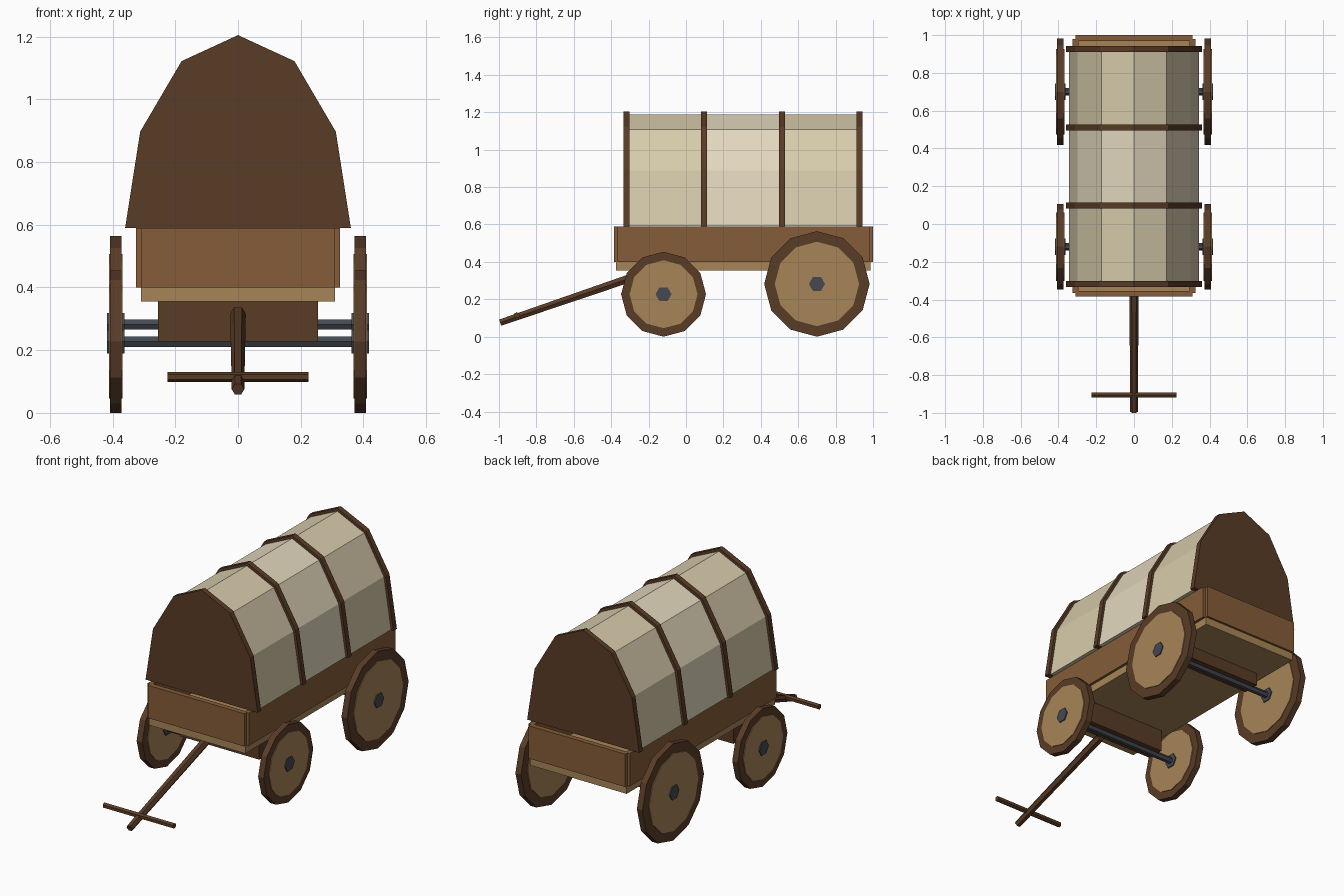
import bpy, bmesh
from math import pi
from mathutils import Vector, Matrix

if "Cube" in bpy.data.objects:
    bpy.data.objects.remove(bpy.data.objects["Cube"])


def material(name, r, g, b):
    m = bpy.data.materials.new(name)
    m.diffuse_color = (*[(c / 255) ** 2.2 for c in (r, g, b)], 1)
    m.use_nodes = True
    m.node_tree.nodes["Principled BSDF"].inputs["Base Color"].default_value = m.diffuse_color
    return m


WOOD = material("wood", 132, 93, 59)
DARK = material("dark_wood", 90, 62, 43)
TAN = material("pale_wood", 166, 132, 88)
IRON = material("iron", 70, 75, 82)
CANVAS = material("canvas", 214, 202, 170)
CANVAS_MID = material("canvas_middle", 226, 214, 188)


def finish(name, bm, mat):
    bmesh.ops.recalc_face_normals(bm, faces=bm.faces)
    me = bpy.data.meshes.new(name)
    bm.to_mesh(me)
    bm.free()
    me.materials.append(mat)
    ob = bpy.data.objects.new(name, me)
    bpy.context.collection.objects.link(ob)
    return ob


def box(name, lo, hi, mat):
    lo, hi = Vector(lo), Vector(hi)
    bm = bmesh.new()
    bmesh.ops.create_cube(bm, size=1, matrix=Matrix.Translation((lo + hi) / 2)
                          @ Matrix.Diagonal((*(hi - lo), 1)))
    return finish(name, bm, mat)


def rod(name, a, b, r1, r2, sides, mat, spin=0):
    a, b = Vector(a), Vector(b)
    rot = (b - a).to_track_quat('Z', 'Y').to_matrix().to_4x4()
    bm = bmesh.new()
    bmesh.ops.create_cone(bm, cap_ends=True, segments=sides, radius1=r1, radius2=r2,
                          depth=(b - a).length,
                          matrix=Matrix.Translation((a + b) / 2) @ rot @ Matrix.Rotation(spin, 4, 'Z'))
    return finish(name, bm, mat)


def arch(name, half, y0, y1, mat):
    # Mirrored half profile extruded along y
    pts = half + [(-x, z) for x, z in reversed(half) if x > 0]
    bm = bmesh.new()
    face = bm.faces.new([bm.verts.new((x, y0, z)) for x, z in pts])
    ext = bmesh.ops.extrude_face_region(bm, geom=[face], use_keep_orig=True)
    bmesh.ops.translate(bm, vec=(0, y1 - y0, 0),
                        verts=[v for v in ext["geom"] if isinstance(v, bmesh.types.BMVert)])
    return finish(name, bm, mat)


# Wagon bed and boards
box("bed_floor", (-0.31, -0.375, 0.355), (0.31, 0.987, 0.402), TAN)
for s in (-1, 1):
    xs = sorted((s * 0.295, s * 0.325))
    box("side_board", (xs[0], -0.365, 0.4), (xs[1], 0.98, 0.59), WOOD)
box("front_board", (-0.31, -0.385, 0.4), (0.31, -0.355, 0.59), WOOD)
box("back_board", (-0.31, 0.97, 0.4), (0.31, 1.0, 0.59), WOOD)

# Canvas cover in three bays, with solid bows between them
BOW = [(0.36, 0.59), (0.312, 0.897), (0.18, 1.122), (0, 1.205)]
COVER = [(0.345, 0.592), (0.299, 0.888), (0.173, 1.108), (0, 1.188)]
bow_y = [-0.318 + 0.415 * i for i in range(4)]
for y in bow_y:
    arch("cover_bow", BOW, y - 0.016, y + 0.016, DARK)
for i in range(3):
    arch("canvas_cover", COVER, bow_y[i], bow_y[i + 1], CANVAS_MID if i == 1 else CANVAS)

# Axles, bolsters and wheels
for label, y, r in (("front", -0.12, 0.227), ("rear", 0.70, 0.282)):
    box(label + "_bolster", (-0.255, y - 0.05, r), (0.255, y + 0.05, 0.356), DARK)
    rod(label + "_axle", (-0.39, y, r), (0.39, y, r), 0.019, 0.019, 6, IRON, pi / 6)
    for s in (-1, 1):
        for part, half, rad, sides, mat in (("rim", 0.018, r, 12, DARK),
                                            ("wheel_disc", 0.022, r * 0.8, 12, TAN),
                                            ("hub", 0.028, 0.043, 6, IRON)):
            c = 0.39 * s
            spin = 0 if sides == 12 else pi / 2
            ob = rod(label + "_" + part, (c - half, y, r), (c + half, y, r), rad, rad, sides, mat, spin)
            # Hub corners point fore and aft
            if part == "hub":
                v = ob.data.vertices
                if max(p.co.z for p in v) - r > 0.04:
                    ob.data.transform(Matrix.Translation((0, y, r)) @ Matrix.Rotation(pi / 6, 4, 'X')
                                      @ Matrix.Translation((0, -y, -r)))

# Draw pole and its crossbar
rod("draw_pole", (0, -0.994, 0.075), (0, -0.29, 0.316), 0.02, 0.025, 6, DARK, pi / 2)
rod("pole_crossbar", (-0.225, -0.905, 0.115), (0.225, -0.905, 0.115), 0.016, 0.016, 6, DARK)
